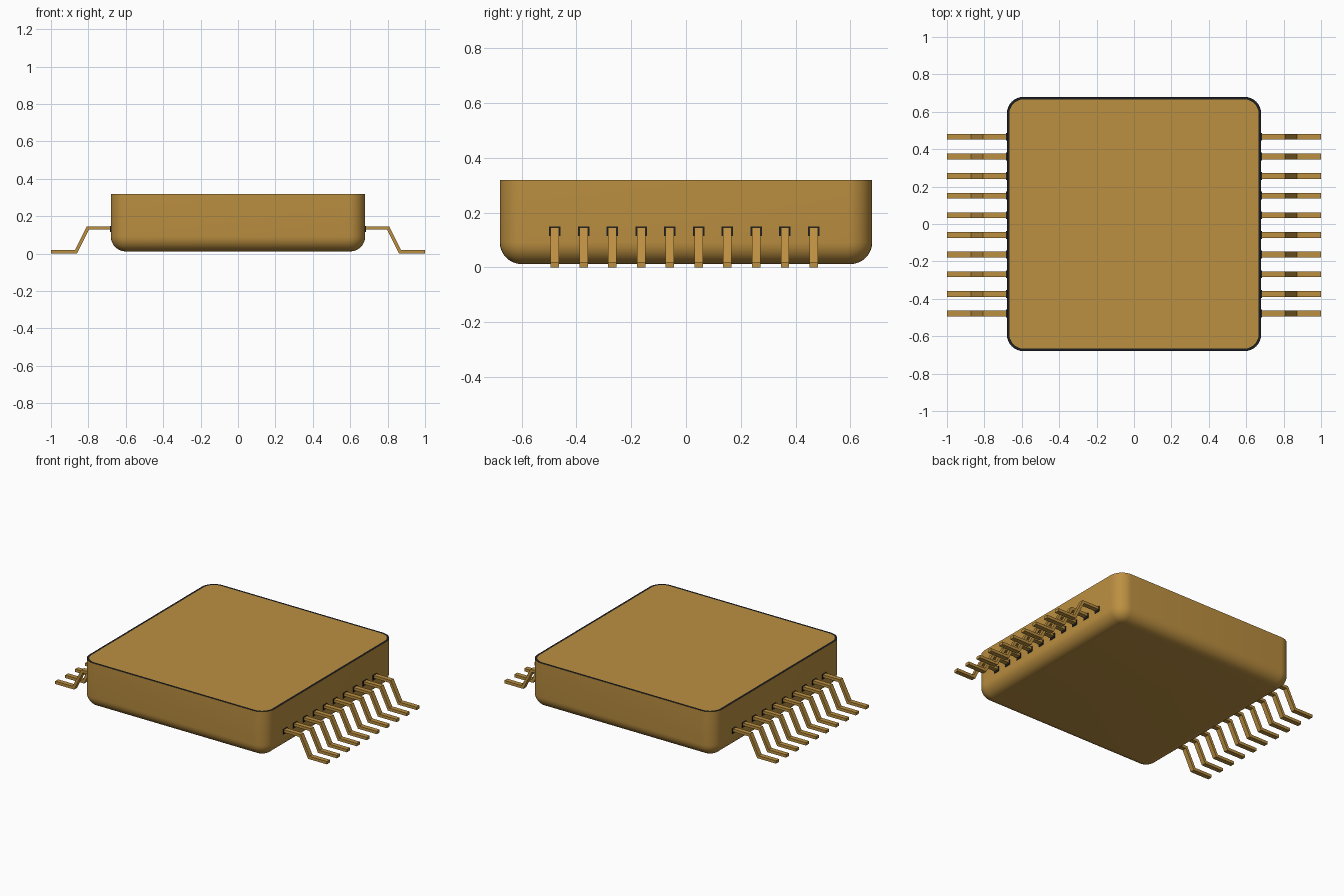
import bpy, bmesh, math

if "Cube" in bpy.data.objects:
    bpy.data.objects.remove(bpy.data.objects["Cube"])


def material(name, rgb):
    m = bpy.data.materials.new(name)
    m.diffuse_color = (*rgb, 1)
    m.use_nodes = True
    m.node_tree.nodes["Principled BSDF"].inputs["Base Color"].default_value = m.diffuse_color
    return m


GOLD = material("gold", (0.50, 0.275, 0.052))
DARK = material("dark_glass", (0.012, 0.013, 0.015))


def finish(name, bm, mats, smooth=False):
    bmesh.ops.recalc_face_normals(bm, faces=bm.faces)
    me = bpy.data.meshes.new(name)
    bm.to_mesh(me)
    bm.free()
    for m in mats:
        me.materials.append(m)
    if smooth:
        me.shade_smooth()
        me.set_sharp_from_angle(angle=math.radians(35))
    ob = bpy.data.objects.new(name, me)
    bpy.context.collection.objects.link(ob)
    return ob


HALF, CORNER, EDGE = 0.68, 0.09, 0.08
Z0, Z1, RIM = 0.012, 0.319, 0.014


def ring(bm, inset, z, steps=8):
    """Rounded square outline, shrunk by inset."""
    c, r = HALF - CORNER, CORNER - inset
    verts = []
    for q, (sx, sy) in enumerate([(1, 1), (-1, 1), (-1, -1), (1, -1)]):
        for i in range(steps + 1):
            a = math.pi / 2 * (q + i / steps)
            verts.append(bm.verts.new((sx * c + r * math.cos(a),
                                       sy * c + r * math.sin(a), z)))
    return verts


# Case: rounded bottom edge, straight wall, dark seal rim, flat lid
bm = bmesh.new()
rings = []
for i in range(9):
    a = math.pi / 2 * i / 8
    rings.append(ring(bm, EDGE * (1 - math.sin(a)), Z0 + EDGE * (1 - math.cos(a))))
rings.append(ring(bm, 0, Z1))
rings.append(ring(bm, RIM, Z1))
bm.faces.new(rings[0])
for k, (lo, hi) in enumerate(zip(rings, rings[1:])):
    for i in range(len(lo)):
        j = (i + 1) % len(lo)
        f = bm.faces.new((lo[i], lo[j], hi[j], hi[i]))
        f.material_index = 1 if k == len(rings) - 2 else 0
bm.faces.new(rings[-1])
finish("case", bm, [GOLD, DARK], True)

# Lead side profile: shoulder, slanted drop, foot (upper then lower outline)
UPPER = [(0.66, 0.146), (0.808, 0.146), (0.872, 0.019), (1.0, 0.019)]
LOWER = [(0.66, 0.128), (0.797, 0.128), (0.861, 0.0), (1.0, 0.0)]
PITCH, SHIFT, WIDTH = 0.105, -0.006, 0.031


def lead(name, side, y):
    bm = bmesh.new()
    rows = []
    for (xu, zu), (xl, zl) in zip(UPPER, LOWER):
        rows.append([bm.verts.new((side * x, y + s * WIDTH / 2, z))
                     for x, z, s in ((xu, zu, -1), (xu, zu, 1),
                                     (xl, zl, 1), (xl, zl, -1))])
    for a, b in zip(rows, rows[1:]):
        for i in range(4):
            j = (i + 1) % 4
            bm.faces.new((a[i], a[j], b[j], b[i]))
    bm.faces.new(rows[0])
    bm.faces.new(rows[-1])
    finish(name, bm, [GOLD])


def collar(name, side, y):
    bm = bmesh.new()
    bmesh.ops.create_cube(bm, size=1)
    bmesh.ops.scale(bm, vec=(0.008, 0.042, 0.034), verts=bm.verts)
    bmesh.ops.translate(bm, vec=(side * HALF, y, 0.132), verts=bm.verts)
    finish(name, bm, [DARK])


# Ten leads with dark insulating collars on each side
for side, label in ((1, "right"), (-1, "left")):
    for n in range(10):
        y = SHIFT + (n - 4.5) * PITCH
        lead(f"lead_{label}_{n + 1}", side, y)
        collar(f"collar_{label}_{n + 1}", side, y)
